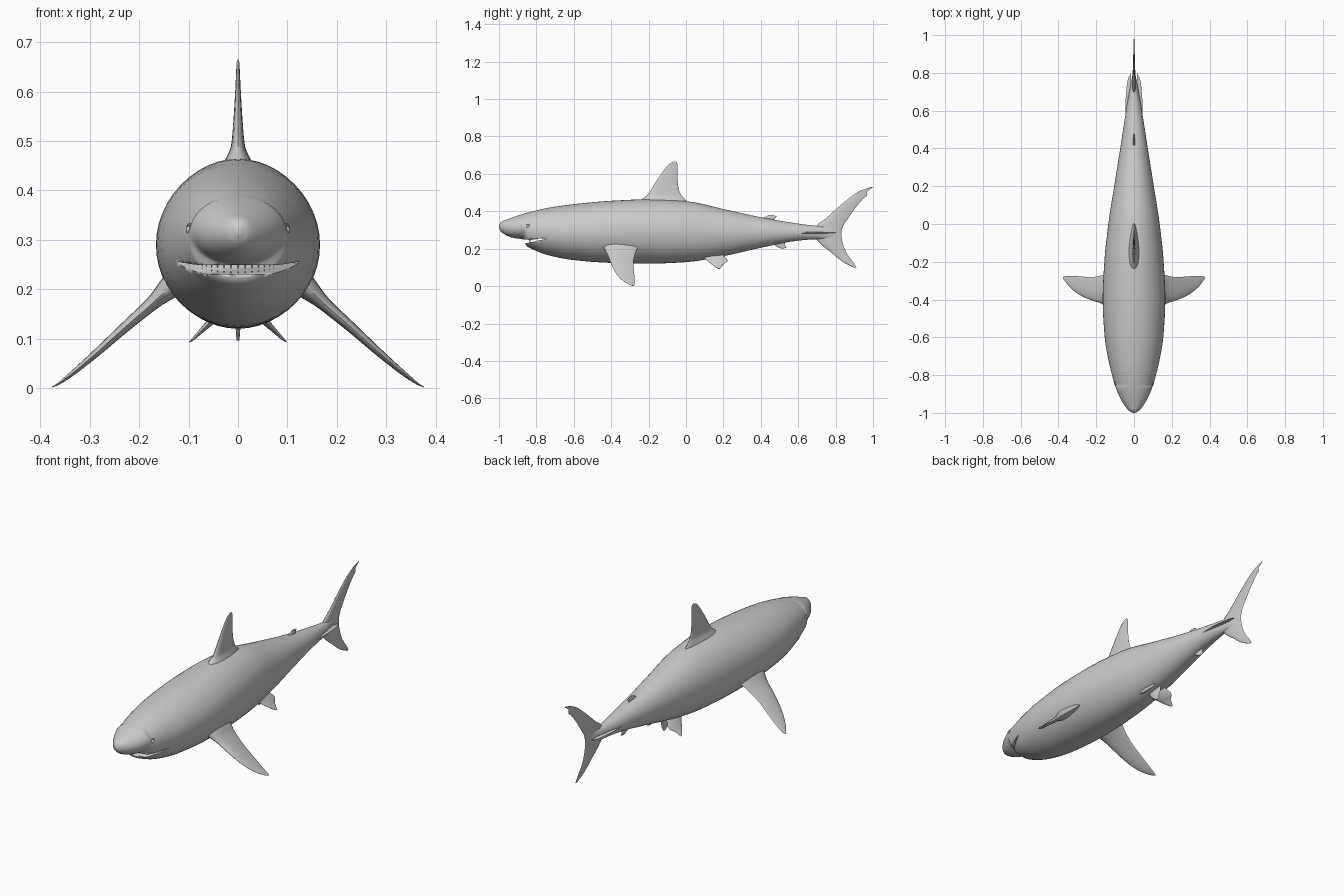
import bpy, bmesh, math
from mathutils import Vector, Matrix

if "Cube" in bpy.data.objects:
    bpy.data.objects.remove(bpy.data.objects["Cube"])


def resample(rows, n):
    """Smooth, overshoot-free interpolation of station rows along the first column."""
    k = len(rows)
    t = [r[0] for r in rows]

    def slopes(c):
        d = [(rows[i + 1][c] - rows[i][c]) / (t[i + 1] - t[i]) for i in range(k - 1)]
        m = [d[0]]
        for a, b in zip(d, d[1:]):
            m.append(2 * a * b / (a + b) if a * b > 0 else 0)
        return m + [d[-1]]

    ms = [slopes(c) for c in range(len(rows[0]))]
    out = []
    for i in range(k - 1):
        h = t[i + 1] - t[i]
        for j in range(n):
            s = j / n
            out.append([(2 * s**3 - 3 * s**2 + 1) * rows[i][c] + (s**3 - 2 * s**2 + s) * h * ms[c][i]
                        + (3 * s**2 - 2 * s**3) * rows[i + 1][c] + (s**3 - s**2) * h * ms[c][i + 1]
                        for c in range(len(rows[0]))])
    return out + [list(rows[-1])]


def finish(bm, name, angle=50):
    bmesh.ops.recalc_face_normals(bm, faces=bm.faces)
    me = bpy.data.meshes.new(name)
    bm.to_mesh(me)
    bm.free()
    ob = bpy.data.objects.new(name, me)
    bpy.context.collection.objects.link(ob)
    bpy.ops.object.select_all(action='DESELECT')
    ob.select_set(True)
    bpy.context.view_layer.objects.active = ob
    bpy.ops.object.shade_smooth_by_angle(angle=math.radians(angle))
    return ob


def loft(name, rings):
    bm = bmesh.new()
    loops = [[bm.verts.new(p) for p in ring] for ring in rings]
    n = len(loops[0])
    for a, b in zip(loops, loops[1:]):
        for i in range(n):
            bm.faces.new((a[i], a[(i + 1) % n], b[(i + 1) % n], b[i]))
    bm.faces.new(loops[0])
    bm.faces.new(loops[-1])
    return finish(bm, name)


def fin(name, stations, thick_dir, side=1):
    """Stations: height step, x, z, leading y, trailing y, half thickness."""
    rings = []
    d = Vector(thick_dir).normalized()
    for _, x, z, y0, y1, th in resample(stations, 5):
        ring = []
        for i in range(20):
            a = 2 * math.pi * i / 20
            u = 0.5 - 0.5 * math.cos(a)
            foil = math.sin(a) * (1.25 - 0.75 * u)
            p = Vector((x, y0 + (y1 - y0) * u, z)) + d * th * foil
            ring.append((p.x * side, p.y, p.z))
        rings.append(ring)
    return loft(name, rings)


def upright(rows):
    return [(r[0], 0, *r) for r in rows]


# body: y, half width, bottom z, top z
body_rows = [
    (-1.0, .005, .310, .325), (-.99, .024, .292, .342), (-.96, .050, .271, .355),
    (-.92, .074, .257, .370), (-.868, .096, .249, .387), (-.853, .101, .215, .391),
    (-.82, .111, .197, .400), (-.74, .131, .166, .418), (-.6, .155, .139, .438),
    (-.4, .166, .124, .456), (-.2, .157, .120, .464), (0, .136, .128, .454),
    (.2, .105, .160, .412), (.4, .073, .205, .368), (.6, .042, .243, .334),
    (.7, .025, .250, .322), (.77, .012, .250, .318), (.81, .003, .262, .306)]
rings = []
for y, w, lo, hi in resample(body_rows, 4):
    c, h = (lo + hi) / 2, (hi - lo) / 2
    rings.append([(w * math.cos(a), y, c + h * math.sin(a))
                  for a in (2 * math.pi * i / 48 for i in range(48))])
body = loft("body", rings)

# mouth slot, cut as a wedge closing at the jaw corners
bm = bmesh.new()
profile = [(-.93, .229), (-.93, .249), (-.85, .2495), (-.748, .256), (-.748, .253), (-.85, .230)]
left, right = ([bm.verts.new((x, y, z)) for y, z in profile] for x in (-.3, .3))
bm.faces.new(left)
bm.faces.new(right)
for i in range(6):
    j = (i + 1) % 6
    bm.faces.new((left[i], left[j], right[j], right[i]))
cutter = finish(bm, "mouth_cutter")
cutter.hide_render = True
mod = body.modifiers.new("mouth", 'BOOLEAN')
mod.operation, mod.object, mod.solver = 'DIFFERENCE', cutter, 'EXACT'
bpy.context.view_layer.objects.active = body
bpy.ops.object.modifier_apply(modifier="mouth")
bpy.data.objects.remove(cutter)

# teeth along both jaws
bm = bmesh.new()
for i in range(-6, 7):
    a = i * .17
    x, y = .085 * math.sin(a), -.838 + .09 * (1 - math.cos(a))
    rise = .012 * (1 - math.cos(a))
    for z, flip in ((.2455 + rise, math.pi), (.232 + rise, 0)):
        bmesh.ops.create_cone(bm, cap_ends=True, segments=6, radius1=.004, radius2=0, depth=.012,
                              matrix=Matrix.Translation((x, y, z)) @ Matrix.Rotation(flip, 4, 'X'))
finish(bm, "teeth", 30)

# dorsal fins, anal fin and tail: z, leading y, trailing y, half thickness
fin("dorsal_fin", upright([
    (.43, -.28, .02, .045), (.465, -.235, -.005, .026), (.49, -.205, -.028, .015),
    (.54, -.172, -.042, .010), (.60, -.132, -.046, .006), (.64, -.102, -.045, .004),
    (.658, -.082, -.048, .003), (.665, -.064, -.055, .001)]), (1, 0, 0))
fin("second_dorsal_fin", upright([
    (.345, .38, .47, .009), (.362, .408, .475, .006), (.372, .428, .484, .003),
    (.380, .445, .462, .001)]), (1, 0, 0))
fin("anal_fin", upright([
    (.201, .51, .525, .001), (.208, .492, .538, .003), (.22, .475, .53, .005),
    (.245, .45, .53, .009)]), (1, 0, 0))
fin("tail_fin", upright([
    (.10, .895, .912, .001), (.13, .838, .892, .003), (.18, .776, .857, .006),
    (.23, .715, .838, .009), (.28, .68, .830, .011), (.325, .70, .842, .010),
    (.36, .745, .865, .008), (.42, .812, .907, .006), (.47, .872, .950, .004),
    (.488, .895, .970, .003), (.500, .915, .966, .003), (.518, .952, .984, .002),
    (.529, .985, 1.0, .001)]), (1, 0, 0))
fin("clasper", upright([
    (.096, .17, .185, .003), (.12, .14, .20, .005), (.165, .11, .21, .007)]), (1, 0, 0))

# paired fins, eyes and tail keels
pectoral = [
    (0, .115, .225, -.455, -.24, .034), (1, .148, .195, -.435, -.262, .022),
    (2, .175, .170, -.420, -.273, .015), (3, .23, .122, -.402, -.281, .011),
    (4, .29, .068, -.374, -.277, .008), (5, .34, .026, -.334, -.275, .005),
    (6, .366, .007, -.302, -.276, .002), (7, .376, .002, -.288, -.280, .001)]
pelvic = [
    (0, .03, .165, .08, .20, .012), (1, .055, .135, .115, .222, .008),
    (2, .075, .115, .14, .197, .005), (3, .090, .100, .16, .188, .003),
    (4, .098, .093, .172, .184, .001)]
keel = [
    (0, .015, .285, .32, .80, .008), (1, .034, .285, .48, .76, .004),
    (2, .044, .285, .56, .66, .001)]
for side, label in ((1, "right"), (-1, "left")):
    fin("pectoral_fin_" + label, pectoral, (.65, 0, .76), side)
    fin("pelvic_fin_" + label, pelvic, (.65, 0, .76), side)
    fin("tail_keel_" + label, keel, (0, 0, 1), side)
    place = Matrix.Translation((side * .0965, -.845, .320)) @ Matrix.Rotation(side * math.radians(76), 4, 'Y')
    bm = bmesh.new()
    bmesh.ops.create_uvsphere(bm, u_segments=16, v_segments=10, radius=.009, matrix=place)
    finish(bm, "eye_" + label)
    # eyelid ring around each eye
    bpy.ops.mesh.primitive_torus_add(major_radius=.011, minor_radius=.0025,
                                     major_segments=20, minor_segments=8)
    lid = bpy.context.object
    lid.name = "eyelid_" + label
    lid.matrix_world = (Matrix.Translation((side * .0985, -.845, .320))
                        @ Matrix.Rotation(side * -math.radians(20), 4, 'Z')
                        @ Matrix.Rotation(math.radians(90), 4, 'Y'))
    bpy.ops.object.shade_smooth_by_angle()
